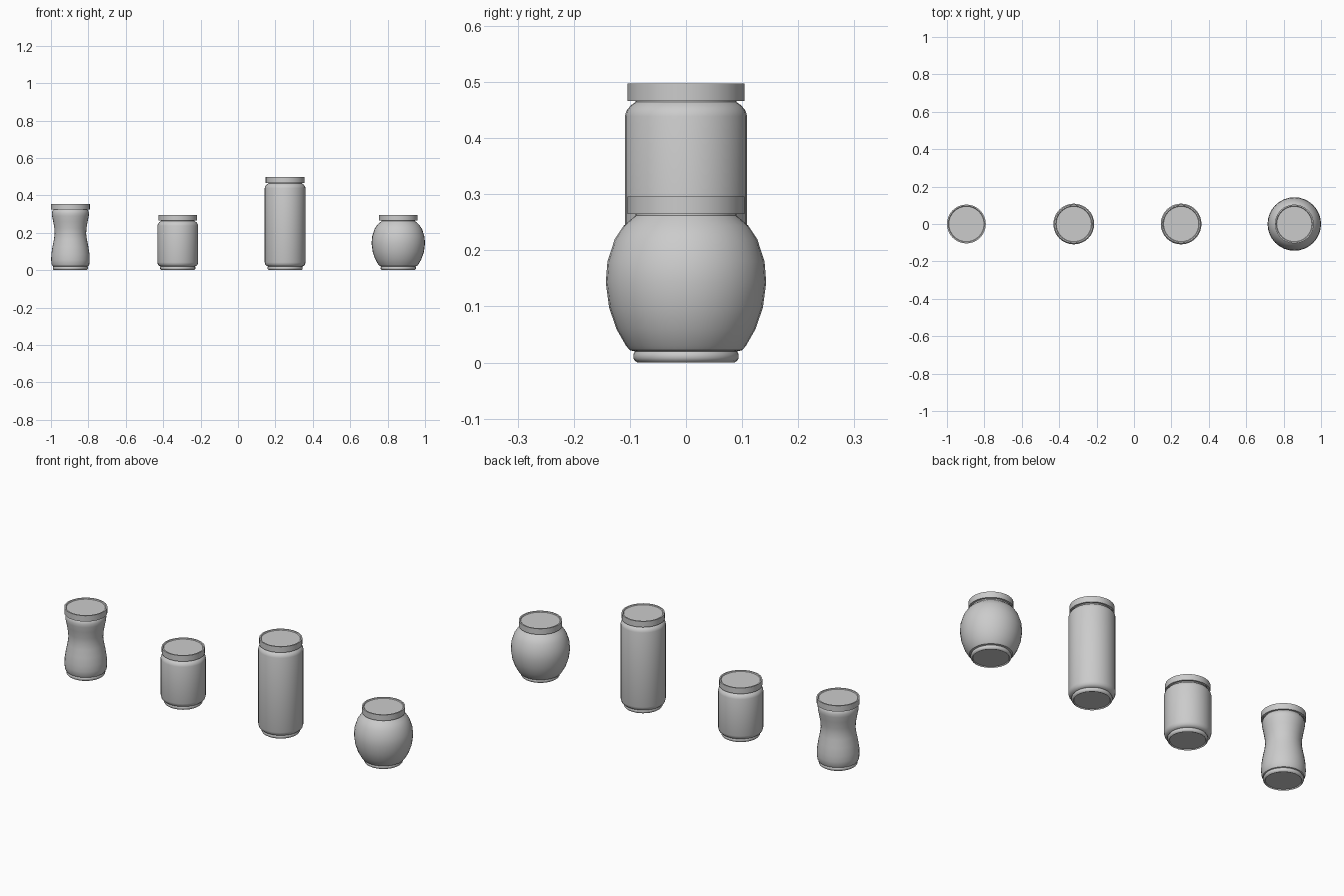
import bpy, bmesh, math

if "Cube" in bpy.data.objects:
    bpy.data.objects.remove(bpy.data.objects["Cube"])


def lathe(name, x, profile, sides):
    """Spin a (radius, height) profile around a vertical axis at x."""
    bm = bmesh.new()
    rings = []
    for r, z in profile:
        if r == 0:
            rings.append([bm.verts.new((0, 0, z))] * sides)
        else:
            rings.append([bm.verts.new((r * math.cos(2 * math.pi * i / sides),
                                        r * math.sin(2 * math.pi * i / sides), z))
                          for i in range(sides)])
    for a, b in zip(rings, rings[1:]):
        for i in range(sides):
            j = (i + 1) % sides
            loop = list(dict.fromkeys((a[i], a[j], b[j], b[i])))
            bm.faces.new(loop)
    bmesh.ops.recalc_face_normals(bm, faces=bm.faces)
    mesh = bpy.data.meshes.new(name)
    bm.to_mesh(mesh)
    bm.free()
    ob = bpy.data.objects.new(name, mesh)
    ob.location.x = x
    bpy.context.collection.objects.link(ob)
    bpy.ops.object.select_all(action='DESELECT')
    ob.select_set(True)
    bpy.context.view_layer.objects.active = ob
    bpy.ops.object.shade_smooth_by_angle(angle=math.radians(35))
    return ob


# Recessed underside and rounded foot ring, shared by all jars
FOOT = [(0, 0.005), (0.083, 0.005), (0.086, 0.0), (0.091, 0.003),
        (0.094, 0.008), (0.094, 0.015), (0.091, 0.02)]


def straight(h):
    return [(0.098, 0.022), (0.106, 0.03), (0.109, 0.042),
            (0.109, h - 0.058), (0.106, h - 0.048), (0.099, h - 0.039), (0.090, h - 0.033)]


waisted = [(0.096, 0.022), (0.101, 0.032), (0.103, 0.055), (0.102, 0.085),
           (0.096, 0.125), (0.088, 0.165), (0.084, 0.195), (0.086, 0.225),
           (0.092, 0.26), (0.098, 0.29), (0.099, 0.305), (0.096, 0.317), (0.090, 0.325)]
round_belly = [(0.100, 0.022), (0.107, 0.03), (0.124, 0.06), (0.137, 0.098),
               (0.143, 0.143), (0.140, 0.18), (0.127, 0.22), (0.111, 0.244), (0.090, 0.262)]

# Each jar: name, position, total height, body profile
jars = [("waisted_jar", -0.896, 0.355, waisted),
        ("short_jar", -0.322, 0.296, straight(0.296)),
        ("tall_jar", 0.252, 0.497, straight(0.497)),
        ("round_jar", 0.857, 0.296, round_belly)]

for name, x, h, body in jars:
    # Glass body with a neck running up into the lid
    lathe(name + "_body", x, FOOT + body + [(0.090, h - 0.012), (0, h - 0.012)], 32)
    # Screw lid with a slightly recessed top
    b = h - 0.031
    lathe(name + "_lid", x, [(0, b + 0.003), (0.094, b + 0.003), (0.097, b), (0.104, b),
                             (0.104, h), (0.097, h), (0.094, h - 0.004), (0, h - 0.004)], 32)
